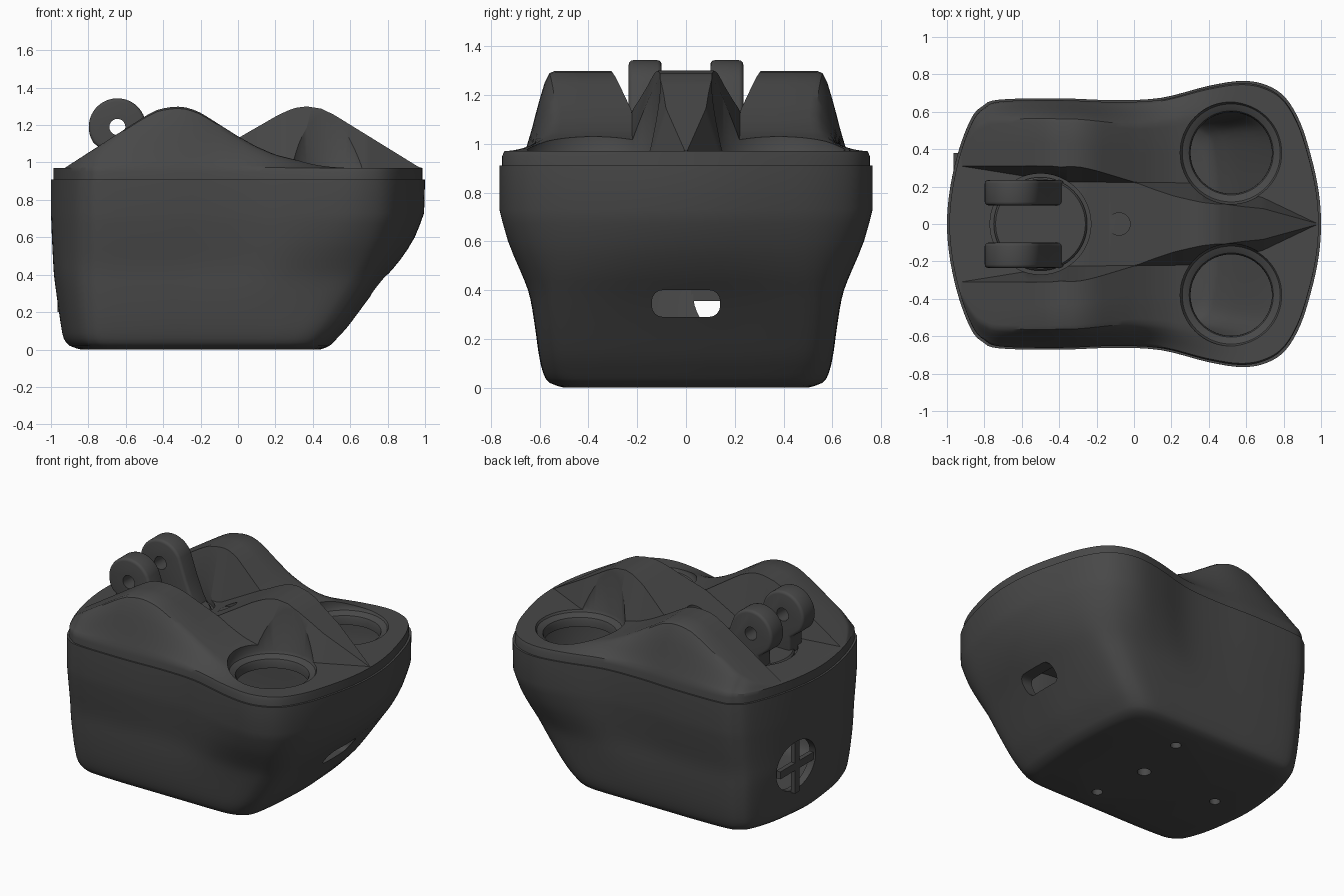
import bpy, bmesh, math
from mathutils import Vector, Matrix

cube = bpy.data.objects.get("Cube")
if cube:
    bpy.data.objects.remove(cube, do_unlink=True)

# One dark grey plastic
grey = bpy.data.materials.new("dark grey plastic")
grey.use_nodes = True
grey.diffuse_color = (0.065, 0.065, 0.065, 1)
grey.node_tree.nodes["Principled BSDF"].inputs["Base Color"].default_value = (0.065, 0.065, 0.065, 1)


def make(name, bm):
    bmesh.ops.recalc_face_normals(bm, faces=bm.faces)
    me = bpy.data.meshes.new(name)
    bm.to_mesh(me)
    bm.free()
    me.materials.append(grey)
    ob = bpy.data.objects.new(name, me)
    bpy.context.collection.objects.link(ob)
    return ob


def activate(ob):
    bpy.ops.object.select_all(action='DESELECT')
    ob.select_set(True)
    bpy.context.view_layer.objects.active = ob


def smooth(ob, deg=32):
    activate(ob)
    bpy.ops.object.shade_smooth_by_angle(angle=math.radians(deg))


def cut(ob, *cutters):
    for c in cutters:
        m = ob.modifiers.new("cut", 'BOOLEAN')
        m.operation, m.solver, m.object = 'DIFFERENCE', 'EXACT', c
        activate(ob)
        bpy.ops.object.modifier_apply(modifier=m.name)
        bpy.data.objects.remove(c, do_unlink=True)


def bevel(ob, width, segments=3):
    m = ob.modifiers.new("bevel", 'BEVEL')
    m.width, m.segments, m.limit_method, m.angle_limit = width, segments, 'ANGLE', math.radians(40)
    activate(ob)
    bpy.ops.object.modifier_apply(modifier=m.name)


def cylinder(name, center, r, depth, axis='Z', n=48):
    bm = bmesh.new()
    rot = {'Z': Matrix(), 'X': Matrix.Rotation(math.pi / 2, 4, 'Y'), 'Y': Matrix.Rotation(math.pi / 2, 4, 'X')}[axis]
    bmesh.ops.create_cone(bm, cap_ends=True, segments=n, radius1=r, radius2=r, depth=depth,
                          matrix=Matrix.Translation(center) @ rot)
    return make(name, bm)


def box(name, center, size):
    bm = bmesh.new()
    bmesh.ops.create_cube(bm, size=1, matrix=Matrix.Translation(center) @ Matrix.Diagonal((*size, 1)))
    return make(name, bm)


def lathe(name, x, y, profile, n=64):
    """Closed solid of revolution about a vertical axis."""
    bm = bmesh.new()
    rings = [[bm.verts.new((x + r * math.cos(a), y + r * math.sin(a), z))
              for a in (2 * math.pi * k / n for k in range(n))] for r, z in profile]
    return make(name, skin(bm, rings))


def skin(bm, rings):
    n = len(rings[0])
    for a, b in zip(rings, rings[1:]):
        for k in range(n):
            bm.faces.new((a[k], a[(k + 1) % n], b[(k + 1) % n], b[k]))
    bm.faces.new(rings[0])
    bm.faces.new(rings[-1])
    return bm


def curve(pts, steps, closed):
    """Catmull-Rom curve through points of any dimension."""
    n, out = len(pts), []
    get = (lambda i: Vector(pts[i % n])) if closed else (lambda i: Vector(pts[max(0, min(n - 1, i))]))
    for i in range(n if closed else n - 1):
        p0, p1, p2, p3 = (get(i + k) for k in (-1, 0, 1, 2))
        for s in range(steps):
            t = s / steps
            out.append(0.5 * (2 * p1 + (p2 - p0) * t + (2 * p0 - 5 * p1 + 4 * p2 - p3) * t * t
                              + (3 * p1 - p0 - 3 * p2 + p3) * t ** 3))
    return out if closed else out + [Vector(pts[-1])]


def interp(table, x):
    for (x0, v0), (x1, v1) in zip(table, table[1:]):
        if x <= x1:
            return v0 + (v1 - v0) * max(0, x - x0) / (x1 - x0)
    return table[-1][1]


# Half outlines: waisted rim and rounded-rectangle foot (x over -1..1)
RIM = [(-1, 0), (-.982, .2), (-.935, .4), (-.87, .565), (-.81, .63), (-.72, .665), (-.4, .672), (-.1, .662),
       (.15, .675), (.4, .738), (.58, .765), (.71, .742), (.81, .675), (.89, .54), (.95, .35), (.988, .17), (1, 0)]
FOOT = [(-1, 0), (-.98, .3), (-.94, .6), (-.87, .85), (-.8, .94), (-.7, .985), (-.4, 1), (-.1, 1),
        (.15, 1), (.4, 1), (.6, 1), (.75, .99), (.85, .95), (.93, .85), (.97, .6), (.99, .3), (1, 0)]


def outline(half, steps):
    return curve(half + [(x, -y) for x, y in half[-2:0:-1]], steps, True)


# Body levels: z, left x, right x, half width, blend from rim to foot outline
LEVELS = [(0, -.84, .44, .5, 1), (.02, -.9, .49, .56, 1), (.06, -.932, .53, .585, 1), (.12, -.945, .585, .6, 1),
          (.2, -.957, .645, .612, 1), (.32, -.974, .735, .63, .9), (.4, -.984, .80, .648, .72),
          (.48, -.989, .868, .68, .45), (.6, -.995, .945, .73, .15), (.73, -1, .995, .765, 0), (.91, -1, 1, .765, 0)]


def body_loft(name, wall=0, lift=0):
    rim, foot = outline(RIM, 4), outline(FOOT, 4)
    rows = curve(LEVELS[:-1], 2, False) + [LEVELS[-1]]
    bm, rings = bmesh.new(), []
    for z, xl, xr, hw, f in rows:
        xl, xr, hw = xl + wall, xr - wall, hw - wall
        ring = []
        for a, b in zip(rim, foot):
            x = a[0] + (b[0] - a[0]) * f
            y = a[1] / .765 + (b[1] - a[1] / .765) * f
            ring.append(bm.verts.new(((xl + xr) / 2 + x * (xr - xl) / 2, y * hw, z + lift)))
        rings.append(ring)
    return make(name, skin(bm, rings))


# Hollow body with a slot in the ramp, a round vent and drain holes
body = body_loft("body")
cut(body, body_loft("cavity", .04, .05))
slot = box("slot", (.8, 0, .345), (.6, .28, .11))
bevel(slot, .045, 4)
cut(body, slot, cylinder("vent", (-1, .2, .38), .17, .4, 'X'))
for x, y, r in ((-.02, .37, .033), (-.02, -.37, .033), (-.64, 0, .033), (-.08, 0, .042)):
    cut(body, cylinder("drain", (x, y, 0), r, .3, n=20))
smooth(body)
box("vent_bar_upright", (-.95, .2, .38), (.03, .05, .36))
box("vent_bar_level", (-.95, .2, .38), (.03, .36, .05))

# Lid height along the side humps and along the middle, and the half width of the middle
SIDE = [(-1, .97), (-.94, .97), (-.5, 1.25), (-.43, 1.285), (-.34, 1.3), (-.27, 1.293), (-.2, 1.265), (0, 1.14),
        (.1, 1.085), (.2, 1.042), (.3, 1.017), (.5, .98), (.6, .97), (1, .97)]
MIDDLE = [(-1, .97), (-.3, .97), (0, 1.13), (.22, 1.255), (.3, 1.29), (.37, 1.3), (.45, 1.288), (.52, 1.255),
          (.98, .975), (1, .97)]
SEAM = [(-1, .32), (-.4, .225), (.3, .22), (.5, .2), (.7, .14), (.98, .008), (1, .004)]
FALL = [(.35, 1), (.66, 1), (.72, .97), (.77, .86), (.83, .64), (.88, .44), (.92, .27), (.96, .12), (.985, .03)]


def lid_column(x, edge):
    if edge < .002:
        return [(0, .95)] * (5 + len(FALL))
    s, c = interp(SIDE, x), interp(MIDDLE, x)
    b = min(interp(SEAM, x), edge * .9)
    inner = max(b * .15, b - .33 * max(0, c - s))
    outer = min(b + .25 * max(0, s - c), edge * .95)
    col = [(0, c), (inner, c), (b, min(c, s)), (outer, s)]
    col += [(outer + (edge - outer) * u, .97 + (s - .97) * f) for u, f in FALL]
    return col + [(edge, .95)]


bm, cols = bmesh.new(), []
rim = outline(RIM, 8)[:(len(RIM) - 1) * 8 + 1]
for x, y in rim:
    half = lid_column(x, max(0, y) * .985)
    full = [(-v, z) for v, z in half[:0:-1]] + half
    cols.append([bm.verts.new((x * .987, v, z)) for v, z in full])
for a, b in zip(cols, cols[1:]):
    for k in range(len(a) - 1):
        bm.faces.new((a[k], a[k + 1], b[k + 1], b[k]))
bmesh.ops.remove_doubles(bm, verts=bm.verts, dist=.0005)
border = [e for e in bm.edges if e.is_boundary]
skirt = bmesh.ops.extrude_edge_only(bm, edges=border)["geom"]
for v in skirt:
    if isinstance(v, bmesh.types.BMVert):
        v.co.z = .88
bmesh.ops.holes_fill(bm, edges=[e for e in bm.edges if e.is_boundary], sides=0)
lid = make("lid", bm)

# Cup wells, pivot recess and small round dimple
for side in (-1, 1):
    cut(lid, lathe("cup", .52, .38 * side, [(.215, .7), (.218, .92), (.225, .938), (.245, .95), (.262, .957),
                                            (.273, .975), (.275, 1.6)]))
cut(lid, cylinder("recess", (-.5, 0, 1.235), .27, .6), cylinder("dimple", (-.08, 0, 1.21), .06, .3, n=32))
smooth(lid)

# Pivot disc with two lugs
disc = lathe("pivot_disc", -.5, 0, [(.25, .9), (.25, .95), (.24, .962)])
smooth(disc)
for side, name in ((1, "left_lug"), (-1, "right_lug")):
    bm = bmesh.new()
    arc = [math.radians(25 + 190 * k / 28) for k in range(29)]
    pts = [(-.645 + .153 * math.cos(a), 1.19 + .153 * math.sin(a)) for a in arc]
    pts += [(-.70, 1.05), (-.70, .93), (-.37, .93), (-.41, 1.0), (-.46, 1.12)]
    front = bm.faces.new([bm.verts.new((x, .1, z)) for x, z in pts])
    ext = bmesh.ops.extrude_face_region(bm, geom=[front])["geom"]
    bmesh.ops.translate(bm, vec=(0, .135, 0), verts=[v for v in ext if isinstance(v, bmesh.types.BMVert)])
    if side < 0:
        bmesh.ops.scale(bm, vec=(1, -1, 1), verts=bm.verts)
    lug = make(name, bm)
    bevel(lug, .018)
    cut(lug, cylinder("pin_hole", (-.645, .17 * side, 1.19), .043, .4, 'Y', 24))
    smooth(lug)
